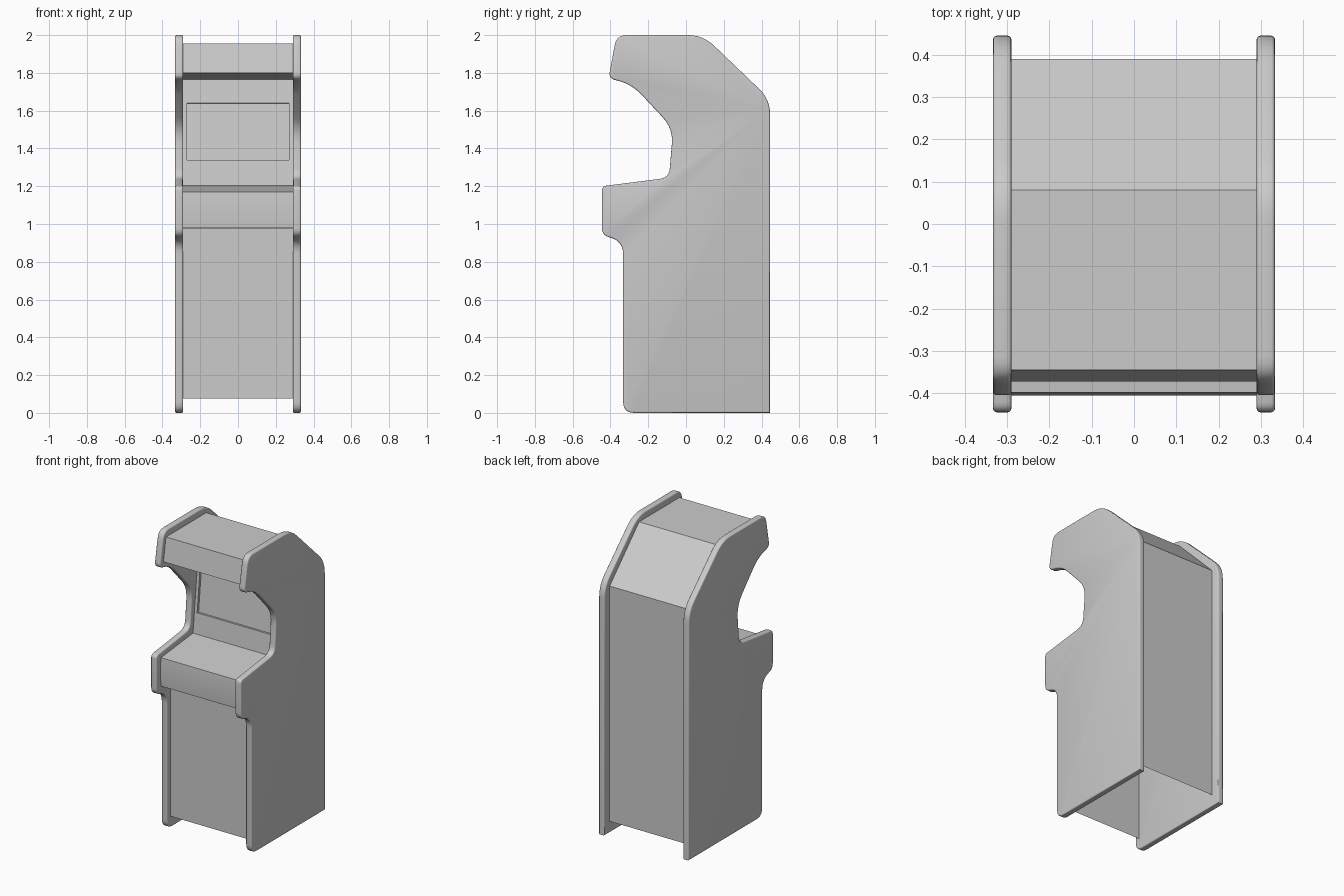
import bpy, bmesh
from mathutils import Vector

cube = bpy.data.objects.get("Cube")
if cube:
    bpy.data.objects.remove(cube)

gray = bpy.data.materials.new("cabinet_gray")
gray.use_nodes = True
color = (0.6, 0.6, 0.6, 1)
gray.diffuse_color = color
gray.node_tree.nodes["Principled BSDF"].inputs["Base Color"].default_value = color


def rounded(corners, steps=6):
    """Outline of (y, z) points with each (y, z, radius) corner filleted."""
    out = []
    for i, (y, z, r) in enumerate(corners):
        p = Vector((y, z))
        if r == 0:
            out.append(p)
            continue
        a = (Vector(corners[i - 1][:2]) - p).normalized() * r
        b = (Vector(corners[(i + 1) % len(corners)][:2]) - p).normalized() * r
        for k in range(steps + 1):
            t = k / steps
            out.append(p + a * (1 - t) ** 2 + b * t ** 2)
    return out


def finish(bm, name):
    mesh = bpy.data.meshes.new(name)
    bm.to_mesh(mesh)
    bm.free()
    mesh.materials.append(gray)
    ob = bpy.data.objects.new(name, mesh)
    bpy.context.collection.objects.link(ob)
    bpy.ops.object.select_all(action="DESELECT")
    ob.select_set(True)
    bpy.context.view_layer.objects.active = ob
    bpy.ops.object.shade_smooth_by_angle(angle=0.55)
    return ob


# Side panels: rounded silhouette with softened edges
outline = rounded([
    (-0.333, 0, 0.06), (-0.333, 0.91, 0.07), (-0.445, 0.94, 0.04),
    (-0.445, 1.2, 0.025), (-0.09, 1.245, 0.05), (-0.068, 1.505, 0.08),
    (-0.29, 1.743, 0.08), (-0.41, 1.77, 0.035), (-0.368, 2.0, 0.055),
    (0.09, 2.0, 0.08), (0.445, 1.66, 0.08), (0.445, 0, 0)])


def side_panel(name, x, width=0.043):
    bm = bmesh.new()
    face = bm.faces.new([bm.verts.new((x, p.x, p.y)) for p in outline])
    ext = bmesh.ops.extrude_face_region(bm, geom=[face])
    moved = [v for v in ext["geom"] if isinstance(v, bmesh.types.BMVert)]
    bmesh.ops.translate(bm, verts=moved, vec=(width, 0, 0))
    bmesh.ops.recalc_face_normals(bm, faces=bm.faces)
    rim = [e for e in bm.edges if len(e.link_faces) == 2
           and any(len(f.verts) > 4 for f in e.link_faces)]
    bmesh.ops.bevel(bm, geom=rim, offset=0.008, segments=3,
                    profile=0.5, affect="EDGES")
    finish(bm, name)


side_panel("left_side_panel", 0.29)
side_panel("right_side_panel", -0.333)

# Body shell: front, control deck, screen wall, marquee, roof and back; open below
half = 0.291
profile = [
    (-0.3, 0.075), (-0.3, 0.975), (-0.398, 0.98), (-0.405, 1.08),
    (-0.398, 1.17), (-0.06, 1.205), (0.0, 1.765), (-0.372, 1.8),
    (-0.345, 1.955), (0.08, 1.955), (0.39, 1.645), (0.39, 0.075)]
bm = bmesh.new()
rows = [[bm.verts.new((x, y, z)) for x in (-half, half)] for y, z in profile]
walls = [bm.faces.new((a[0], a[1], b[1], b[0])) for a, b in zip(rows, rows[1:])]

# Recessed screen cut into the screen wall
wall = walls[5]
for axis, level in ((0, -0.27), (0, 0.27), (2, 1.34), (2, 1.64)):
    normal = Vector((0, 0, 0))
    normal[axis] = 1
    patch = [f for f in bm.faces if -0.07 < f.calc_center_median().y < 0.01
             and 1.2 < f.calc_center_median().z < 1.77]
    patch = [f for f in patch if f.normal.length == 0 or abs(f.calc_center_median().z - 1.782) > 0.01]
    geom = list({g for f in patch for g in (f, *f.verts, *f.edges)})
    bmesh.ops.bisect_plane(bm, geom=geom, plane_co=normal * level, plane_no=normal)
bm.normal_update()
screen = [f for f in bm.faces if abs(f.calc_center_median().x) < 0.01
          and abs(f.calc_center_median().z - 1.49) < 0.02
          and f.calc_center_median().y < 0.05]
bmesh.ops.inset_region(bm, faces=screen, thickness=0.001, depth=-0.015)
finish(bm, "cabinet_body")
